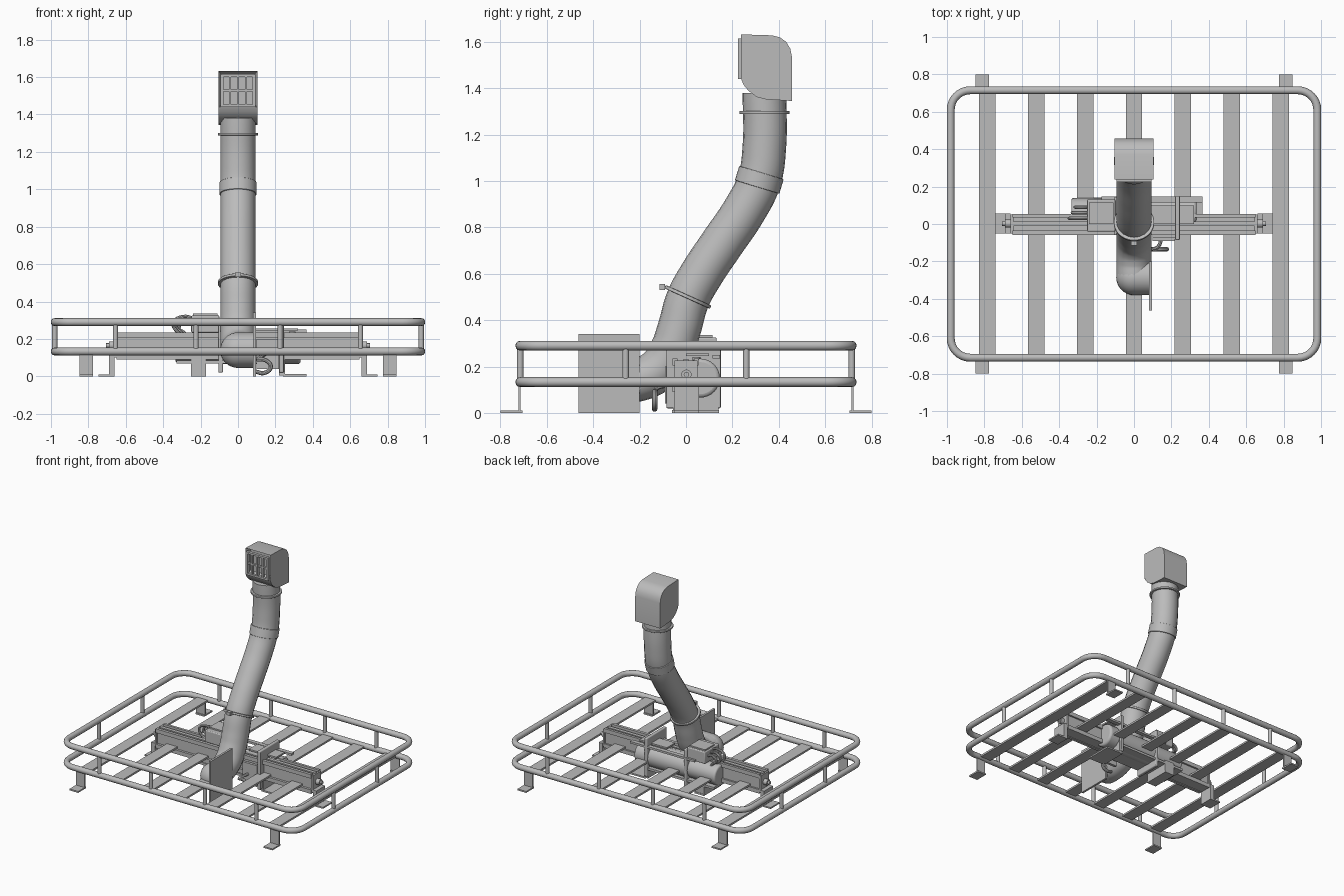
import bpy, bmesh, math
from mathutils import Vector

if "Cube" in bpy.data.objects:
    bpy.data.objects.remove(bpy.data.objects["Cube"])

grey = bpy.data.materials.new("metal_grey")
grey.diffuse_color = (0.5, 0.5, 0.5, 1)
grey.use_nodes = True
grey.node_tree.nodes["Principled BSDF"].inputs["Base Color"].default_value = grey.diffuse_color


def finish(ob, name, smooth=True):
    ob.name = name
    ob.data.materials.clear()
    ob.data.materials.append(grey)
    bpy.ops.object.select_all(action='DESELECT')
    ob.select_set(True)
    bpy.context.view_layer.objects.active = ob
    if smooth:
        bpy.ops.object.shade_smooth_by_angle(angle=math.radians(35))
    return ob


def box(name, x0, x1, y0, y1, z0, z1, bevel=0):
    bpy.ops.mesh.primitive_cube_add(size=1)
    ob = bpy.context.object
    for v in ob.data.vertices:
        v.co = ((x0, x1)[v.co.x > 0], (y0, y1)[v.co.y > 0], (z0, z1)[v.co.z > 0])
    if bevel:
        m = ob.modifiers.new("bevel", 'BEVEL')
        m.width, m.segments = bevel, 3
    return finish(ob, name, bool(bevel))


def cyl(name, a, b, r, sides=32, bevel=0):
    a, b = Vector(a), Vector(b)
    bpy.ops.mesh.primitive_cylinder_add(vertices=sides, radius=r, depth=(b - a).length,
                                        location=(a + b) / 2)
    ob = bpy.context.object
    ob.rotation_euler = (b - a).to_track_quat('Z', 'Y').to_euler()
    if bevel:
        m = ob.modifiers.new("bevel", 'BEVEL')
        m.width, m.segments = bevel, 3
        m.limit_method = 'ANGLE'
    return finish(ob, name)


def tube(name, pts, r, cyclic=False, smooth_path=True, res=4):
    cu = bpy.data.curves.new(name, 'CURVE')
    cu.dimensions = '3D'
    cu.bevel_depth, cu.bevel_resolution = r, res
    cu.use_fill_caps = True
    cu.resolution_u = 8
    sp = cu.splines.new('BEZIER' if smooth_path else 'POLY')
    if smooth_path:
        sp.bezier_points.add(len(pts) - 1)
        for p, c in zip(sp.bezier_points, pts):
            p.co = c
            p.handle_left_type = p.handle_right_type = 'AUTO'
    else:
        sp.points.add(len(pts) - 1)
        for p, c in zip(sp.points, pts):
            p.co = (*c, 1)
    sp.use_cyclic_u = cyclic
    ob = bpy.data.objects.new(name, cu)
    bpy.context.collection.objects.link(ob)
    bpy.ops.object.select_all(action='DESELECT')
    ob.select_set(True)
    bpy.context.view_layer.objects.active = ob
    bpy.ops.object.convert(target='MESH')
    return finish(bpy.context.object, name)


# Rack: two rounded rail loops
def rail_loop(z, hx=0.98, hy=0.715, r=0.105):
    pts = []
    for cx, cy, a0 in ((1, 1, 0), (-1, 1, 90), (-1, -1, 180), (1, -1, 270)):
        for k in range(9):
            a = math.radians(a0 + k * 90 / 8)
            pts.append((cx * (hx - r) + r * math.cos(a), cy * (hy - r) + r * math.sin(a), z))
    return pts


tube("upper_rail", rail_loop(0.29), 0.021, True, False)
tube("lower_rail", rail_loop(0.133), 0.021, True, False)

# Rack: posts between rails
for s in (-1, 1):
    for x in (-0.655, -0.225, 0.225, 0.655):
        cyl("rail_post", (x, s * 0.715, 0.135), (x, s * 0.715, 0.29), 0.014, 16)
    for y in (-0.26, 0.26):
        cyl("rail_post", (s * 0.98, y, 0.135), (s * 0.98, y, 0.29), 0.014, 16)

# Rack: floor slats
for i in range(-3, 4):
    x = i * 0.2615
    box("floor_slat", x - 0.044, x + 0.044, -0.71, 0.71, 0.124, 0.138)

# Rack: bent plate feet
for sx in (-1, 1):
    for sy in (-1, 1):
        xs = sorted((sx * 0.775, sx * 0.848))
        ys = sorted((sy * 0.705, sy * 0.8))
        yl = sorted((sy * 0.713, sy * 0.723))
        box("foot_plate", *xs, *ys, 0, 0.011)
        box("foot_leg", *xs, *yl, 0.005, 0.125)

# Winch beam: channel with raised front and rear strips
box("beam_core", -0.65, 0.65, -0.04, 0.04, 0.095, 0.215)
for y0, y1 in ((-0.058, -0.036), (0.034, 0.053)):
    box("beam_top_flange", -0.65, 0.65, y0, y1, 0.205, 0.235)
    box("beam_bottom_flange", -0.65, 0.65, y0, y1, 0.09, 0.12)
box("beam_ridge", -0.65, 0.65, -0.012, 0.014, 0.21, 0.23)
for s in (-1, 1):
    box("beam_end_plate", *sorted((s * 0.645, s * 0.66)), -0.05, 0.05, 0.1, 0.225)
    cyl("beam_end_bolt", (s * 0.655, 0.002, 0.165), (s * 0.69, 0.002, 0.165), 0.022, 16)
    cyl("beam_end_stud", (s * 0.69, 0.002, 0.165), (s * 0.705, 0.002, 0.165), 0.012, 12)
    box("beam_leg", *sorted((s * 0.66, s * 0.69)), -0.05, 0.055, 0.005, 0.12)
    box("beam_foot", *sorted((s * 0.66, s * 0.745)), -0.05, 0.055, 0, 0.011)

# Winch: drum, gearbox end, motor end
cyl("winch_drum", (-0.1, 0.058, 0.15), (0.22, 0.058, 0.15), 0.085)
cyl("gearbox_cap", (0.24, 0.062, 0.15), (0.335, 0.062, 0.15), 0.084, bevel=0.015)
cyl("gearbox_bolt", (0.29, 0.045, 0.22), (0.29, 0.045, 0.24), 0.018, 16)
cyl("motor_body", (-0.335, 0.062, 0.15), (-0.1, 0.062, 0.15), 0.076, bevel=0.012)
box("gearbox_plate", 0.22, 0.245, -0.085, 0.15, 0.02, 0.31, 0.006)
box("motor_plate", -0.105, -0.08, -0.06, 0.145, 0.02, 0.31, 0.006)
box("control_box", -0.25, -0.1, -0.04, 0.132, 0.235, 0.325, 0.006)
box("control_box_lid", -0.24, -0.11, 0.0, 0.115, 0.32, 0.335)
box("rear_tie_bar", -0.175, 0.365, 0.115, 0.147, 0.235, 0.25)
box("top_tie_bar", 0.09, 0.32, 0.0, 0.1, 0.245, 0.257)
box("lower_tie_bar", -0.33, 0.24, -0.06, 0.14, 0.068, 0.085)
for x0, x1, f0, f1 in ((-0.25, -0.17, -0.25, -0.17), (0.22, 0.25, 0.24, 0.365)):
    box("winch_leg", x0, x1, -0.055, 0.14, 0.005, 0.1)
    box("winch_foot", f0, f1, -0.06, 0.143, 0, 0.012)

# Winch: looping power cables
for k in range(3):
    y = 0.03 + k * 0.03
    d = k * 0.015
    tube("power_cable", [(-0.22, y, 0.3 - d), (-0.29, y, 0.32 - d), (-0.345 + d, y, 0.285 - d),
                         (-0.32 + d, y, 0.235), (-0.27, y, 0.21)], 0.009, res=2)

# Winch: fairlead and hook
box("fairlead_plate", 0.1, 0.22, -0.09, -0.07, 0.04, 0.2)
box("fairlead_mount", 0.1, 0.22, -0.075, -0.03, 0.08, 0.17)
tube("hook_cable", [(0.15, -0.06, 0.12), (0.13, -0.12, 0.11), (0.1, -0.135, 0.09)], 0.01, res=2)
tube("winch_hook", [(0.1, -0.135, 0.09), (0.15, -0.135, 0.085), (0.175, -0.135, 0.05),
                    (0.14, -0.135, 0.018), (0.095, -0.135, 0.025)], 0.012, res=3)

# Snorkel: swept pipe, lower elbow, mounting plate
path = [(-0.285, 0.14), (-0.2, 0.145), (-0.115, 0.19), (-0.06, 0.275), (-0.03, 0.36), (0.008, 0.49),
        (0.068, 0.6), (0.155, 0.73), (0.25, 0.87), (0.315, 1.0), (0.338, 1.15), (0.338, 1.38)]
tube("snorkel_pipe", [(0, y, z) for y, z in path], 0.094, res=8)
bpy.ops.mesh.primitive_uv_sphere_add(segments=32, ring_count=16, radius=0.095, location=(0, -0.285, 0.14))
finish(bpy.context.object, "snorkel_elbow")
cyl("snorkel_inlet", (0, -0.285, 0.14), (0.085, -0.285, 0.14), 0.095)
box("snorkel_mount_plate", 0.08, 0.096, -0.463, -0.2, 0, 0.34)


# Snorkel: clamp rings and joint band
def ring(name, y, z, dy, dz, r, h):
    d = Vector((0, dy, dz)).normalized() * h / 2
    c = Vector((0, y, z))
    cyl(name, c - d, c + d, r, 40, bevel=0.003)


ring("lower_clamp", 0.008, 0.5, 0.41, 0.91, 0.108, 0.015)
ring("joint_band", 0.316, 1.005, 0.29, 0.96, 0.1, 0.065)
ring("upper_clamp", 0.338, 1.295, 0, 1, 0.108, 0.014)
box("lower_clamp_screw", -0.015, 0.015, -0.115, -0.09, 0.53, 0.555)

# Snorkel: hooded head from side profile, hollow front
prof = [(0.238, 1.632), (0.37, 1.628), (0.405, 1.619), (0.432, 1.6), (0.45, 1.57), (0.457, 1.535),
        (0.457, 1.345), (0.345, 1.352), (0.305, 1.362), (0.27, 1.388), (0.248, 1.415), (0.238, 1.44)]
bm = bmesh.new()
face = bm.faces.new([bm.verts.new((-0.104, y, z)) for y, z in prof])
ext = bmesh.ops.extrude_face_region(bm, geom=[face])
bmesh.ops.translate(bm, vec=(0.208, 0, 0), verts=[g for g in ext['geom'] if isinstance(g, bmesh.types.BMVert)])
bmesh.ops.recalc_face_normals(bm, faces=bm.faces)
front = min(bm.faces, key=lambda f: f.calc_center_median().y)
bmesh.ops.inset_region(bm, faces=[front], thickness=0.018)
bmesh.ops.translate(bm, vec=(0, 0.04, 0), verts=front.verts)
me = bpy.data.meshes.new("snorkel_head")
bm.to_mesh(me)
bm.free()
head = bpy.data.objects.new("snorkel_head", me)
bpy.context.collection.objects.link(head)
finish(head, "snorkel_head")

# Snorkel: intake grille
for x in (-0.085, 0.085):
    box("grille_side", x - 0.008, x + 0.008, 0.224, 0.245, 1.44, 1.614)
for z in (1.447, 1.607):
    box("grille_edge", -0.093, 0.093, 0.224, 0.245, z - 0.007, z + 0.007)
for x in (-0.043, 0, 0.043):
    box("grille_bar", x - 0.006, x + 0.006, 0.226, 0.245, 1.45, 1.605)
box("grille_crossbar", -0.08, 0.08, 0.228, 0.243, 1.522, 1.534)
